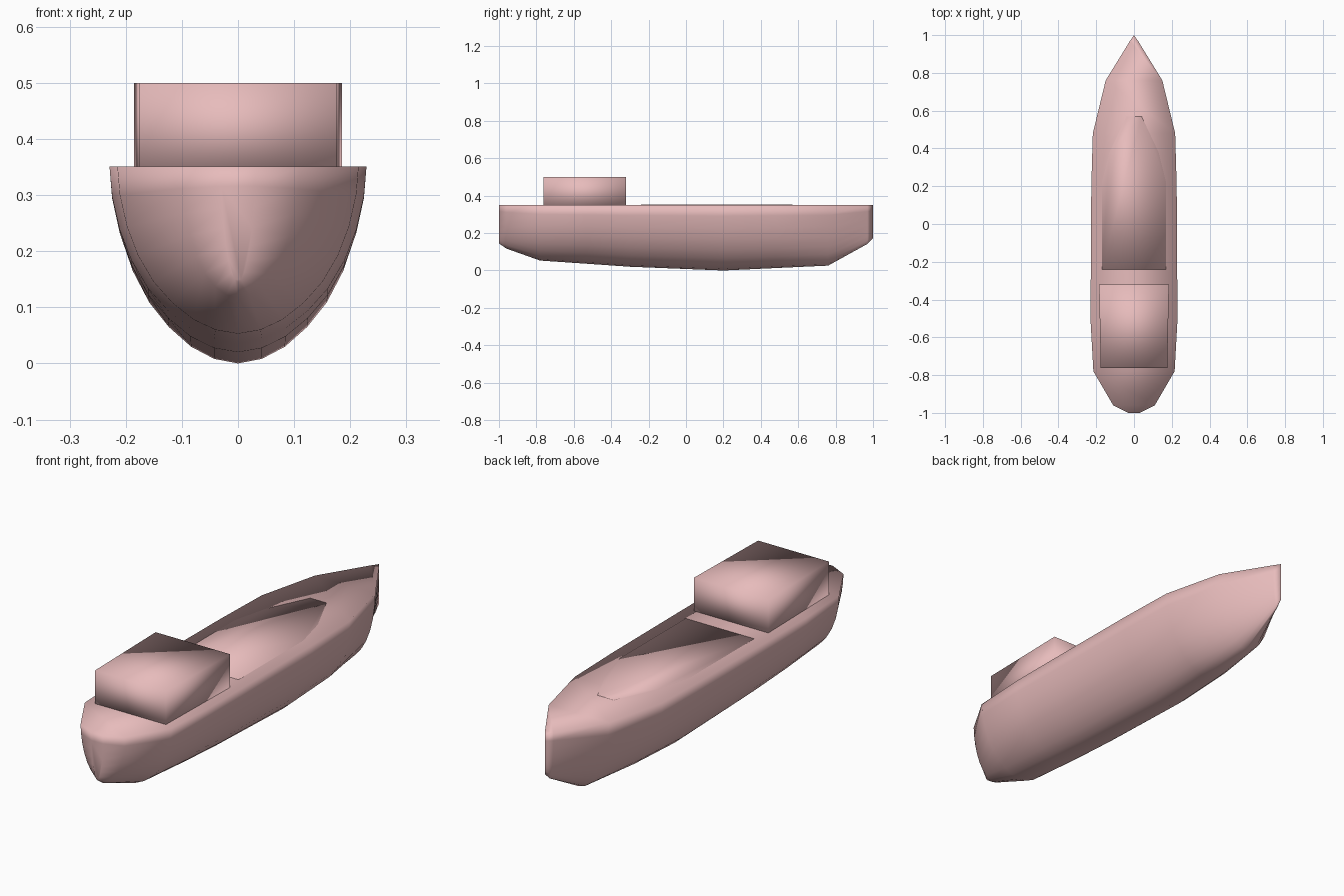
import bpy, bmesh

if "Cube" in bpy.data.objects:
    bpy.data.objects.remove(bpy.data.objects["Cube"])

DECK = 0.351
mat = bpy.data.materials.new("pink_paint")
mat.diffuse_color = (0.8, 0.5, 0.5, 1)
mat.use_nodes = True
mat.node_tree.nodes["Principled BSDF"].inputs["Base Color"].default_value = mat.diffuse_color


def finish(name, bm):
    bmesh.ops.remove_doubles(bm, verts=bm.verts, dist=0.0005)
    bmesh.ops.recalc_face_normals(bm, faces=bm.faces)
    for f in bm.faces:
        f.smooth = True
    mesh = bpy.data.meshes.new(name)
    bm.to_mesh(mesh)
    bm.free()
    mesh.materials.append(mat)
    obj = bpy.data.objects.new(name, mesh)
    bpy.context.collection.objects.link(obj)
    return obj


def prism(name, outline, z0, z1):
    bm = bmesh.new()
    face = bm.faces.new([bm.verts.new((x, y, z0)) for x, y in outline])
    top = bmesh.ops.extrude_face_region(bm, geom=[face])["geom"]
    for v in top:
        if isinstance(v, bmesh.types.BMVert):
            v.co.z = z1
    return finish(name, bm)


# Hull stations: y, half width at deck, keel height
stations = [(-1.0, 0.03, 0.145), (-0.96, 0.11, 0.117), (-0.78, 0.215, 0.053),
            (-0.53, 0.229, 0.036), (-0.3, 0.229, 0.02), (0.2, 0.226, 0.002),
            (0.48, 0.218, 0.013), (0.76, 0.15, 0.026), (0.97, 0.021, 0.142),
            (1.0, 0.0, 0.172)]
# Half section from keel to deck edge: fraction of width, fraction of depth
half = [(0, 0), (.187, .023), (.37, .085), (.545, .185), (.7, .31),
        (.83, .47), (.92, .64), (.98, .83), (1, 1)]
section = [(-x, z) for x, z in reversed(half[1:])] + half

# Hull with closed deck, lofted through the stations
bm = bmesh.new()
rings = []
for y, w, keel in stations:
    k = keel if keel > 0.002 else 0.0
    rings.append([bm.verts.new((w * x, y, k + (DECK - k) * z)) for x, z in section])
n = len(section)
for a, b in zip(rings, rings[1:]):
    for i in range(n):
        j = (i + 1) % n
        bm.faces.new((a[i], a[j], b[j], b[i]))
bm.faces.new(rings[0])
finish("hull", bm)

# Deckhouse, slightly narrower toward the stern
prism("deckhouse", [(-0.176, -0.763), (0.176, -0.763), (0.185, -0.32), (-0.185, -0.32)],
      DECK - 0.02, 0.5)

# Barely raised deck panel
side = [(0.17, -0.24), (0.17, 0.22), (0.13, 0.38), (0.04, 0.57)]
prism("deck_panel", side + [(-x, y) for x, y in reversed(side)], DECK - 0.01, DECK + 0.001)
